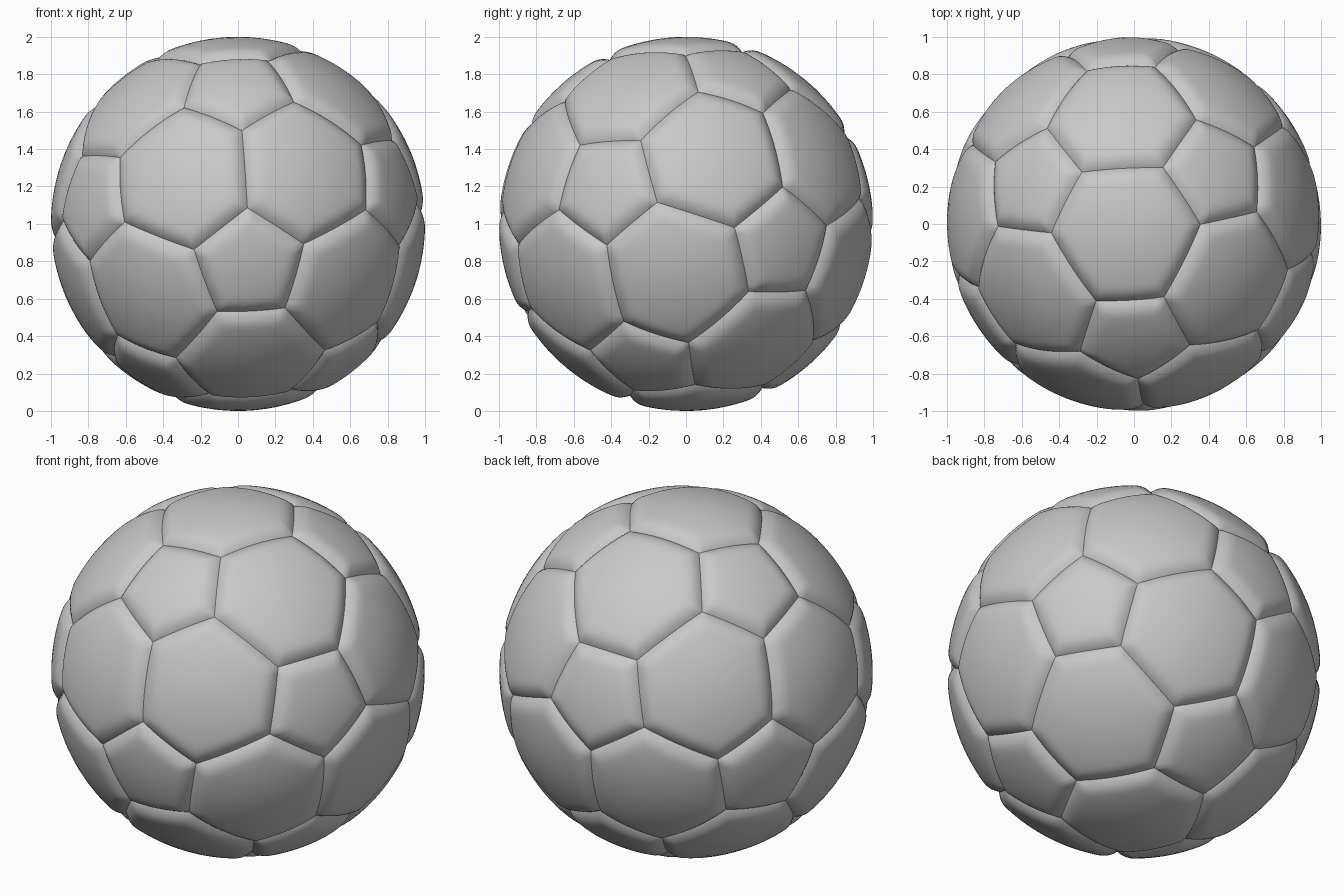
import bpy, bmesh
from math import sin, cos, asin, atan2, radians, sqrt
from mathutils import Vector

if "Cube" in bpy.data.objects:
    bpy.data.objects.remove(bpy.data.objects["Cube"])

CORNER = radians(18.7)   # angle from a pentagon's centre to its corners
SEAM_DEPTH = 0.035
SEAM_WIDTH = 0.095       # how far the rounding reaches into a panel
SEGMENTS = 12            # divisions along each panel edge
RINGS = (1, .98, .96, .935, .905, .87, .83, .78, .72, .64, .54, .42, .28, .14)

# Grey leather
grey = bpy.data.materials.new("grey_leather")
grey.use_nodes = True
grey.diffuse_color = (0.58, 0.58, 0.58, 1)
bsdf = next(n for n in grey.node_tree.nodes if n.type == 'BSDF_PRINCIPLED')
bsdf.inputs["Base Color"].default_value = grey.diffuse_color

# Pentagon centres: the corners of a tilted icosahedron
w = Vector((0.067, -0.970, -0.235)).normalized()
u = Vector((-0.036, -0.238, 0.971))
u = (u - w * u.dot(w)).normalized()
v = w.cross(u)
poles = [w]
for k in range(5):
    a = radians(72 * k)
    poles.append((w + 2 * (u * cos(a) + v * sin(a))) / sqrt(5))
poles += [-p for p in poles]


def adjacent(p, q):
    return 0.3 < p.dot(q) < 0.6


def corner(p, q):
    """Point on the arc from p towards q where three panels meet."""
    side = (q - p * p.dot(q)).normalized()
    return p * cos(CORNER) + side * sin(CORNER)


def add_panel(bm, corners):
    """One padded panel, made of rings that shrink to its middle."""
    mid = sum(corners, Vector()) / len(corners)
    axis = mid.normalized()
    right = axis.orthogonal().normalized()
    up = axis.cross(right)
    corners = sorted(corners, key=lambda c: atan2(c.dot(up), c.dot(right)))
    edges = list(zip(corners, corners[1:] + corners[:1]))
    walls = [a.cross(b).normalized() for a, b in edges]

    def surface(point):
        n = point.normalized()
        gap = min(asin(n.dot(wall)) for wall in walls)
        fall = max(0, 1 - max(0, gap) / SEAM_WIDTH)
        return bm.verts.new(n * (1 - SEAM_DEPTH * fall ** 2.2))

    outline = [a.lerp(b, i / SEGMENTS) for a, b in edges for i in range(SEGMENTS)]
    rings = [[surface(mid.lerp(p, t)) for p in outline] for t in RINGS]
    count = len(outline)
    for outer, inner in zip(rings, rings[1:]):
        for i in range(count):
            j = (i + 1) % count
            bm.faces.new((outer[i], outer[j], inner[j], inner[i]))
    centre = surface(mid)
    for i in range(count):
        bm.faces.new((rings[-1][i], rings[-1][(i + 1) % count], centre))


def make_object(name, panels):
    bm = bmesh.new()
    for corners in panels:
        add_panel(bm, corners)
    bmesh.ops.remove_doubles(bm, verts=bm.verts, dist=0.0005)
    mesh = bpy.data.meshes.new(name)
    bm.to_mesh(mesh)
    bm.free()
    mesh.materials.append(grey)
    mesh.shade_smooth()
    mesh.set_sharp_from_angle(angle=radians(50))
    obj = bpy.data.objects.new(name, mesh)
    obj.location.z = 1
    bpy.context.collection.objects.link(obj)


# Twelve pentagons around the poles
pentagons = [[corner(p, q) for q in poles if adjacent(p, q)] for p in poles]

# Twenty hexagons, each between three neighbouring poles
hexagons = []
for i, p in enumerate(poles):
    for j, q in enumerate(poles[:i]):
        for r in poles[:j]:
            if adjacent(p, q) and adjacent(q, r) and adjacent(p, r):
                trio = (p, q, r)
                hexagons.append([corner(s, t) for s in trio for t in trio if s is not t])

make_object("pentagon_panels", pentagons)
make_object("hexagon_panels", hexagons)
